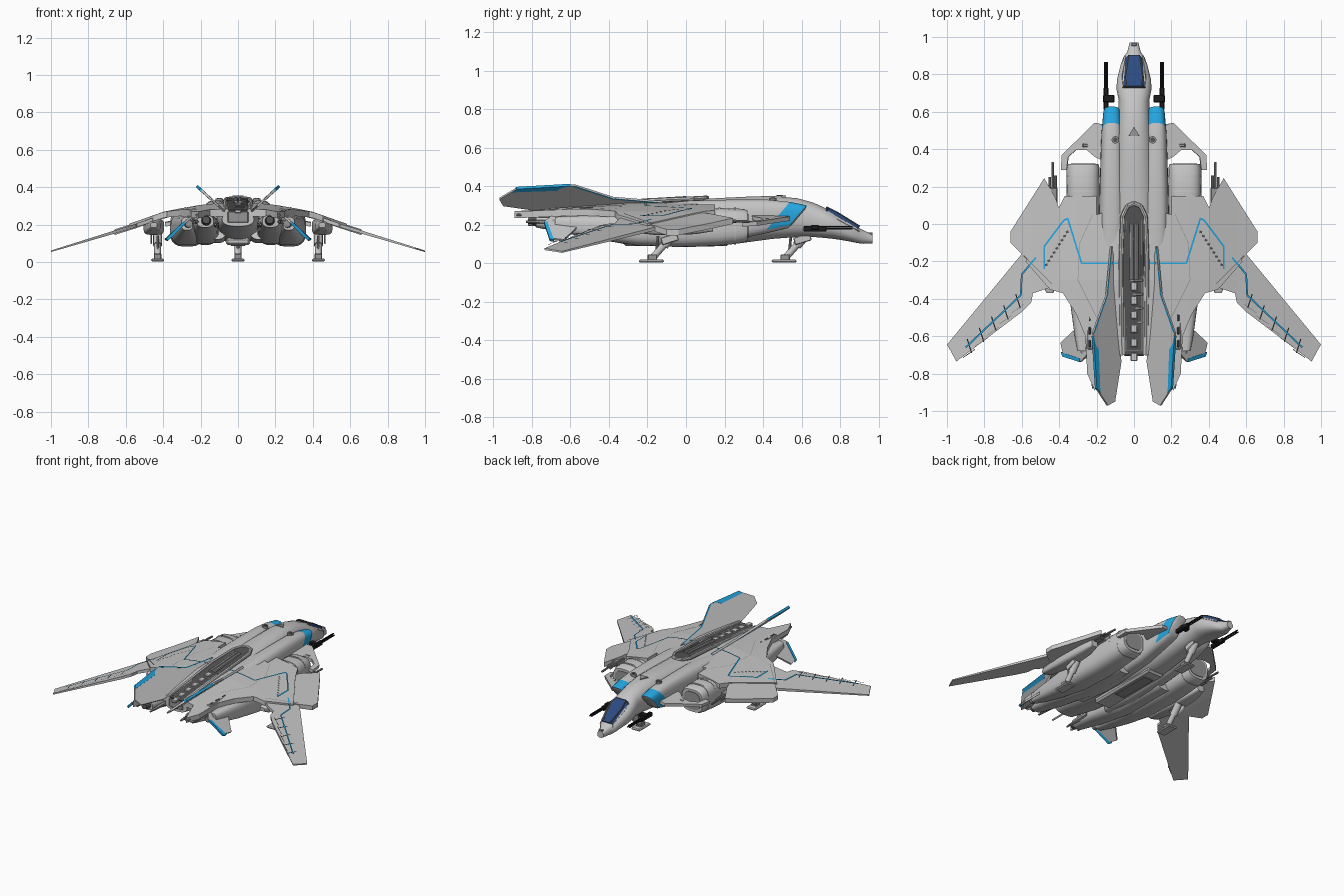
import bpy, bmesh, math
from mathutils import Vector, Matrix

if "Cube" in bpy.data.objects:
    bpy.data.objects.remove(bpy.data.objects["Cube"])


def material(name, rgb):
    m = bpy.data.materials.new(name)
    m.use_nodes = True
    m.diffuse_color = (*rgb, 1)
    m.node_tree.nodes["Principled BSDF"].inputs["Base Color"].default_value = (*rgb, 1)
    return m


HULL = material("light grey hull", (0.56, 0.56, 0.56))
MID = material("mid grey metal", (0.30, 0.30, 0.30))
DARK = material("dark grey recess", (0.09, 0.09, 0.09))
BLACK = material("black gunmetal", (0.012, 0.012, 0.012))
BLUE = material("bright blue paint", (0.02, 0.40, 0.78))
GLASS = material("navy canopy glass", (0.025, 0.07, 0.22))


def finish(name, bm, mats, mirror=False, smooth=True, bevel=0):
    bmesh.ops.recalc_face_normals(bm, faces=bm.faces)
    me = bpy.data.meshes.new(name)
    bm.to_mesh(me)
    bm.free()
    ob = bpy.data.objects.new(name, me)
    bpy.context.collection.objects.link(ob)
    for m in mats:
        me.materials.append(m)
    if bevel:
        b = ob.modifiers.new("bevel", "BEVEL")
        b.width, b.segments, b.limit_method = bevel, 1, "ANGLE"
    if mirror:
        ob.modifiers.new("mirror", "MIRROR").use_mirror_merge = False
    if smooth:
        bpy.ops.object.select_all(action="DESELECT")
        ob.select_set(True)
        bpy.context.view_layer.objects.active = ob
        bpy.ops.object.shade_smooth_by_angle(angle=math.radians(32))
    return ob


def loft(name, rings, mats, x=0, power=2.6, n=24, mirror=False, rule=None, lean=0):
    """Rings are (y, half width, bottom, top); lean slants them back below z 0.3."""
    bm = bmesh.new()
    loops = []
    for y, w, lo, hi in rings:
        loop = []
        for i in range(n):
            a = math.tau * (i + 0.5) / n
            c, s = math.cos(a), math.sin(a)
            px = math.copysign(abs(c) ** (2 / power), c) * w
            z = (lo + hi) / 2 + math.copysign(abs(s) ** (2 / power), s) * (hi - lo) / 2
            loop.append(bm.verts.new((x + px, y + lean * (z - .3), z)))
        loops.append(loop)
    for a, b in zip(loops, loops[1:]):
        for i in range(n):
            j = (i + 1) % n
            bm.faces.new((a[i], a[j], b[j], b[i]))
    bm.faces.new(loops[0])
    bm.faces.new(loops[-1])
    if rule:
        for f in bm.faces:
            f.material_index = rule(f.calc_center_median())
    return finish(name, bm, mats, mirror)


PROFILE = [(0, .32), (.1, .315), (.2, .305), (.3, .288), (.4, .268), (.55, .215), (1.01, .07)]


def skin(x, y):
    """Height of the drooping upper skin."""
    z = PROFILE[-1][1]
    for (xa, za), (xb, zb) in zip(PROFILE, PROFILE[1:]):
        if xa <= x <= xb:
            z = za + (zb - za) * (x - xa) / (xb - xa)
            break
    return z - max(0, -.3 - y) * .1 * max(0, 1 - x / .5)


def wing_plate(name, outline, thick, drop=0):
    bm = bmesh.new()
    bm.faces.new([bm.verts.new((x, y, 0)) for x, y in outline])
    cuts = [((x, 0, 0), (1, 0, 0)) for x, _ in PROFILE[1:-1]] + [((0, -.3, 0), (0, 1, 0))]
    for co, no in cuts:
        bmesh.ops.bisect_plane(bm, geom=bm.verts[:] + bm.edges[:] + bm.faces[:],
                               plane_co=co, plane_no=no)
    top = bm.verts[:]
    geo = bmesh.ops.extrude_face_region(bm, geom=bm.faces[:], use_keep_orig=True)["geom"]
    low = [v for v in geo if isinstance(v, bmesh.types.BMVert)]
    for v in top:
        v.co.z = skin(v.co.x, v.co.y) - drop
    for v in low:
        v.co.z = skin(v.co.x, v.co.y) - drop - thick(v.co.x)
    return finish(name, bm, [HULL], True, False)


def stripe(name, path, width, mat, lift=.003, drop=0):
    """Ribbon of paint that follows the upper skin."""
    bm = bmesh.new()
    for a, b in zip(path, path[1:]):
        a, b = Vector(a), Vector(b)
        side = Vector((-(b - a).y, (b - a).x)).normalized() * width / 2
        pairs = []
        for i in range(11):
            p = a.lerp(b, i / 10)
            pairs.append([bm.verts.new((q.x, q.y, skin(q.x, q.y) - drop + lift))
                          for q in (p + side, p - side)])
        for (p, q), (r, s) in zip(pairs, pairs[1:]):
            bm.faces.new((p, q, s, r))
    return finish(name, bm, [mat], True, False)


def plate(name, pts, thick, mat, mirror=True):
    bm = bmesh.new()
    f = bm.faces.new([bm.verts.new(p) for p in pts])
    f.normal_update()
    no = f.normal.copy()
    for v in bm.verts:
        v.co -= no * thick / 2
    geo = bmesh.ops.extrude_face_region(bm, geom=[f], use_keep_orig=True)["geom"]
    bmesh.ops.translate(bm, vec=no * thick, verts=[v for v in geo if isinstance(v, bmesh.types.BMVert)])
    return finish(name, bm, [mat], mirror, False)


def box(name, at, size, mat, mirror=False, tilt=0, bevel=.004):
    bm = bmesh.new()
    m = Matrix.Translation(at) @ Matrix.Rotation(tilt, 4, "X") @ Matrix.Diagonal((*size, 1))
    bmesh.ops.create_cube(bm, size=1, matrix=m)
    return finish(name, bm, [mat], mirror, False, bevel)


def rod(name, a, b, r, mat, mirror=False, r2=None, n=12):
    a, b = Vector(a), Vector(b)
    bm = bmesh.new()
    m = Matrix.Translation((a + b) / 2) @ (b - a).to_track_quat("Z", "Y").to_matrix().to_4x4()
    bmesh.ops.create_cone(bm, cap_ends=True, segments=n, radius1=r, matrix=m,
                          radius2=r if r2 is None else r2, depth=(b - a).length)
    return finish(name, bm, [mat], mirror)


# Central fuselage, canopy and shoulder pods
loft("fuselage", [(.97, .024, .103, .148), (.92, .036, .1, .172), (.89, .058, .104, .186),
                  (.85, .072, .112, .214), (.77, .092, .125, .262), (.72, .094, .13, .288),
                  (.66, .082, .135, .315), (.58, .088, .135, .337), (.45, .1, .125, .35),
                  (.3, .11, .105, .345), (.1, .12, .095, .335), (-.2, .12, .105, .322),
                  (-.5, .11, .15, .295), (-.7, .085, .19, .265)], [HULL], power=2.4)
plate("canopy_glass", [(.028, .9, .187), (.046, .785, .26), (.036, .735, .287),
                       (-.036, .735, .287), (-.046, .785, .26), (-.028, .9, .187)], .009, GLASS, False)
plate("canopy_side_glass", [(.028, .9, .187), (.046, .785, .26), (.036, .735, .287),
                            (.054, .735, .266), (.062, .79, .236), (.042, .885, .175)], .009, GLASS)
for a, b in (((.028, .902, .19), (.046, .785, .262)), ((.046, .785, .262), (.036, .732, .289)),
             ((.036, .732, .289), (.06, .73, .266))):
    rod("canopy_frame", a, b, .005, DARK, True, n=6)
rod("canopy_crossbar", (-.036, .732, .289), (.036, .732, .289), .005, DARK, n=6)
plate("canopy_sill", [(.042, .89, .176), (.062, .79, .238), (.056, .735, .268),
                      (.066, .73, .256), (.073, .79, .222), (.05, .9, .163)], .009, HULL)
box("nose_probe", (0, .96, .15), (.03, .02, .02), MID)
loft("shoulder_pod", [(.637, .036, .2, .28), (.628, .046, .18, .3), (.525, .055, .15, .318),
                      (.4, .06, .12, .33), (.2, .066, .105, .33), (0, .07, .1, .325),
                      (-.25, .06, .12, .3)], [HULL, BLUE], x=.119, power=3.1, mirror=True, lean=.85,
     rule=lambda c: int(.53 < c.y - .85 * (c.z - .3) < .63 and c.z > .19))
rod("pod_vent_rim", (.1, .45, .31), (.1, .45, .338), .02, MID, True)
rod("pod_vent", (.1, .45, .33), (.1, .45, .341), .012, DARK, True)
plate("nose_badge", [(-.03, .47, .352), (.03, .47, .352), (0, .52, .348)], .006, MID, False)

# Engine nacelles with intakes and nozzles
loft("nacelle", [(.32, .082, .115, .272), (.3, .088, .105, .282), (.18, .09, .09, .286),
                 (0, .093, .082, .275), (-.25, .088, .09, .262), (-.45, .066, .12, .25),
                 (-.6, .045, .15, .245), (-.68, .03, .17, .24)], [HULL], x=.272, power=3, mirror=True)
loft("intake_mouth", [(.324, .066, .132, .256), (.31, .066, .132, .256)], [MID], x=.272, power=3, mirror=True)
for y in (.26, .18):
    loft("intake_band", [(y, .09, .097, .288), (y - .01, .09, .096, .289)], [HULL],
         x=.272, power=3, mirror=True)
loft("inner_engine", [(.1, .06, .09, .2), (-.3, .075, .095, .24), (-.6, .07, .15, .25),
                      (-.78, .045, .185, .25)], [HULL], x=.175, mirror=True)
rod("outer_nozzle", (.268, -.64, .207), (.262, -.72, .205), .028, MID, True, r2=.02)
rod("inner_nozzle", (.17, -.76, .22), (.17, -.82, .225), .03, DARK, True, r2=.02)
for x, y, z in ((.22, -.88, .25), (.12, -.82, .2), (.22, -.83, .215)):
    rod("tail_spike", (x, -.6, z), (x, y, z), .022, MID, True, r2=.006, n=6)
box("belly_keel", (0, -.05, .11), (.13, .55, .04), HULL, bevel=.012)
box("belly_bay", (0, .0, .092), (.08, .3, .014), MID)

# Wing skins: shoulder, outer panel and swept wing
wing_plate("shoulder_skin", [(.05, .1), (.2, .05), (.2, .15), (.37, .15), (.42, .05), (.58, -.2),
                             (.45, -.35), (.38, -.37), (.31, -.48), (.26, -.6), (.25, -.8),
                             (.21, -.89), (.15, -.72), (.05, -.7)], lambda x: .04 - .02 * min(x, .55))
wing_plate("outer_panel", [(.38, .02), (.42, .14), (.48, .245), (.66, -.04), (.66, -.1), (.59, -.17),
                           (.5, -.25), (.42, -.1)], lambda x: .03, .006)
wing_plate("swept_wing", [(.5, -.1), (.6, -.16), (1, -.645), (.985, -.67), (.95, -.735), (.6, -.47),
                          (.55, -.42), (.54, -.37), (.45, -.34)], lambda x: .034 - .026 * x, .012)
plate("front_strake", [(.15, .53, .235), (.21, .54, .23), (.25, .5, .225), (.385, .37, .205),
                       (.39, .29, .2), (.36, .29, .205), (.35, .36, .21), (.31, .395, .215),
                       (.25, .395, .222), (.21, .36, .23), (.15, .33, .24)], .022, HULL)
box("strake_light", (.25, .42, .23), (.05, .02, .01), MID, True)
loft("wing_pod", [(.14, .025, .165, .21), (.05, .045, .15, .23), (-.15, .055, .145, .23),
                  (-.33, .035, .165, .22), (-.37, .018, .185, .21)], [HULL], x=.45, power=4, mirror=True)

# Painted lines and surface details
stripe("back_line", [(.085, -.21), (.28, -.21), (.355, .03), (.375, .02), (.48, -.12), (.48, -.24)],
       .009, BLUE, lift=.007)
stripe("panel_line", [(.525, -.18), (.6, -.27), (.605, -.38), (.9, -.66)], .009, BLUE, lift=.004)
stripe("skin_seam", [(.22, .05), (.29, -.1), (.3, -.3), (.2, -.5)], .003, MID)
stripe("fold_seam", [(.44, -.32), (.52, -.24), (.59, -.17)], .005, MID)
for i in range(9):
    x, y = .35 + i * .014, .0 - i * .022
    stripe("warning_mark", [(x, y - .04), (x + .014, y - .045)], .012, DARK)
for i in range(5):
    x, y = .62 + i * .065, -.385 - i * .06
    stripe("wing_fence", [(x - .012, y - .065), (x + .012, y + .01)], .006, DARK, lift=.006, drop=.006)
    stripe("flap_seam", [(x - .03, y - .045), (x + .035, y - .09)], .004, MID, drop=.008)
box("tail_block", (.235, -.57, .27), (.03, .2, .03), HULL, True)
for y in (-.5, -.57, -.64):
    box("tail_block_slot", (.237, y, .284), (.014, .04, .01), DARK, True)

# Dorsal trench with frame and ribs
plate("spine_trench", [(-.055, -.7, .274), (.055, -.7, .274), (.06, -.2, .326), (.06, .04, .335),
                       (.03, .1, .339), (-.03, .1, .339), (-.06, .04, .335), (-.06, -.2, .326)],
      .008, DARK, False)
frame = [(0, .11, .338), (.035, .095, .338), (.062, .04, .335), (.07, -.2, .325), (.065, -.7, .275)]
for a, b in zip(frame, frame[1:]):
    rod("trench_frame", a, b, .012, HULL, True, n=8)
rod("trench_rail", (.012, 0, .336), (.012, -.3, .318), .012, MID, True, n=8)
rod("trench_pipe", (.045, .02, .336), (.042, -.68, .276), .007, MID, True, n=8)
for i in range(6):
    y = -.3 - i * .075
    box("trench_rib", (0, y, .32 + (y + .2) * .1), (.1, .016, .016), MID)
    box("trench_unit", (0, y - .035, .318 + (y + .2) * .1), (.036, .045, .018), HULL)
box("tail_cap", (0, -.69, .24), (.11, .03, .06), MID)


# Canted tail fins with blue edges
def fin_pts(pairs):
    return [(.22 - (.405 - z) * 1.1, y, z) for y, z in pairs]


plate("tail_fin", fin_pts([(-.12, .318), (-.38, .34), (-.58, .405), (-.88, .388), (-.97, .335),
                           (-.95, .3), (-.74, .27), (-.5, .28), (-.2, .3)]), .012, HULL)
plate("fin_edge", fin_pts([(-.6, .406), (-.88, .39), (-.9, .373), (-.67, .381), (-.65, .394)]),
      .016, BLUE)
plate("fin_leading_line", fin_pts([(-.12, .3175), (-.38, .3395), (-.58, .4045), (-.585, .4),
                                   (-.38, .335), (-.12, .314)]), .014, BLUE)
plate("lower_fin", [(.25, -.5, .235), (.32, -.57, .18), (.39, -.635, .118), (.375, -.7, .125),
                    (.28, -.735, .215), (.25, -.7, .24)], .012, HULL)
plate("lower_fin_edge", [(.386, -.685, .116), (.378, -.708, .12), (.285, -.738, .211), (.285, -.72, .21)],
      .016, BLUE)

# Nose cannons and wing guns
box("cannon_mount", (.135, .67, .185), (.06, .04, .026), BLACK, True)
box("cannon_body", (.15, .67, .178), (.026, .12, .03), BLACK, True)
for dx, dz in ((-.007, 0), (.007, 0), (0, .011)):
    rod("cannon_barrel", (.15 + dx, .72, .178 + dz), (.15 + dx, .865, .178 + dz), .0045, BLACK, True, n=8)
for x, y in ((.42, .26), (.435, .33), (.45, .25)):
    rod("wing_gun", (x, .1, .225), (x, y, .215), .007, MID, True, n=8)
box("wing_gun_block", (.435, .15, .222), (.05, .09, .035), MID, True)


# Landing gear
def gear(x, y, mirror):
    box("gear_foot", (x, y - .005, .01), (.07, .13, .016), HULL, mirror, bevel=.006)
    box("gear_ankle", (x, y, .03), (.04, .05, .03), MID, mirror)
    rod("gear_strut", (x, y, .025), (x, y + .11, .15), .018, HULL, mirror)
    rod("gear_sleeve", (x, y + .06, .09), (x, y + .115, .155), .024, HULL, mirror)
    rod("gear_brace", (x, y + .02, .045), (x, y + .03, .14), .007, MID, mirror, n=8)
    box("gear_door", (x + .035, y + .09, .125), (.008, .09, .04), HULL, mirror, tilt=.3)


gear(0, .515, False)
gear(.43, -.175, True)
